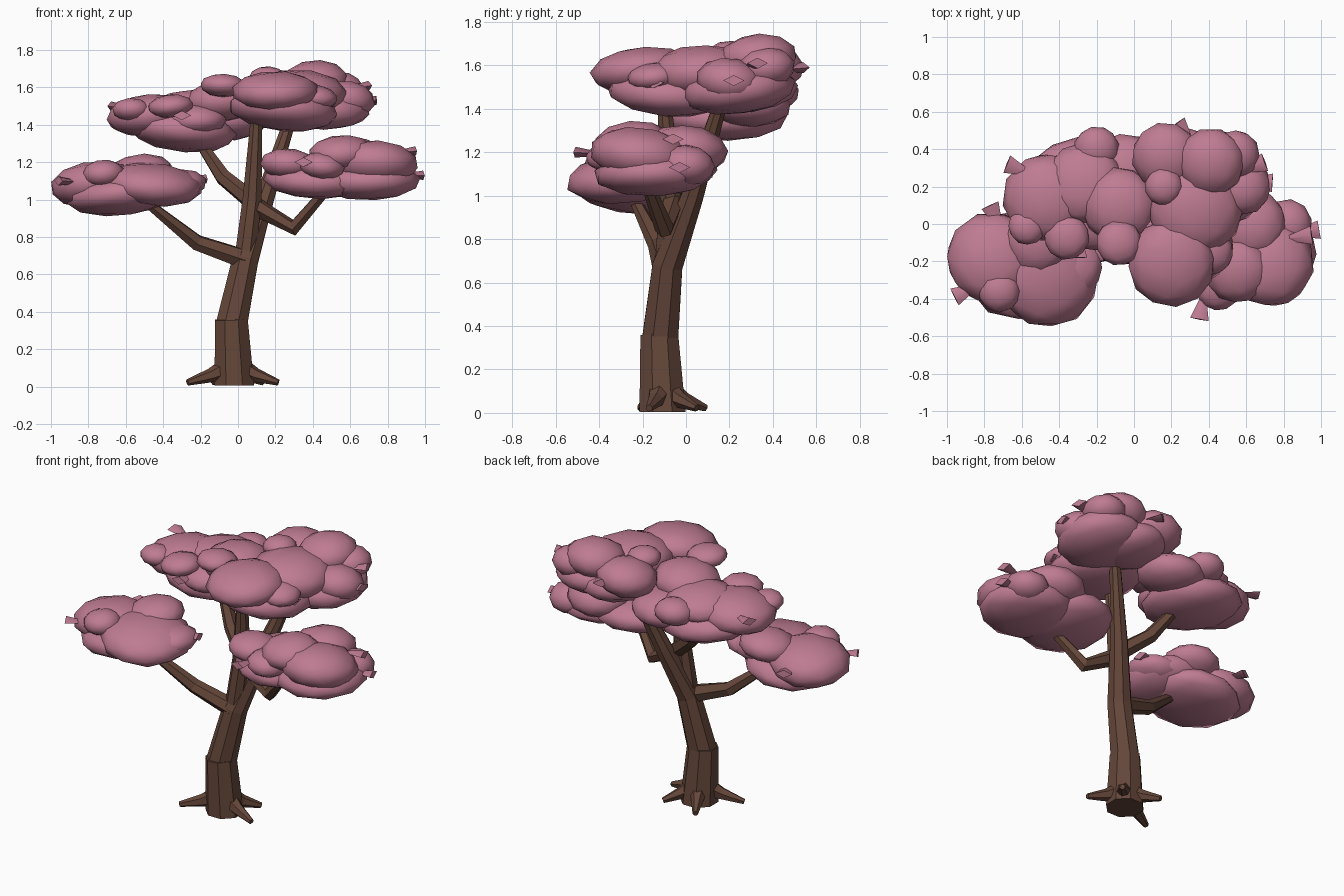
import bpy, bmesh, math, random
from mathutils import Vector, Matrix, Euler

random.seed(4)
default = bpy.data.objects.get("Cube")
if default:
    bpy.data.objects.remove(default, do_unlink=True)


def make_material(name, rgb):
    mat = bpy.data.materials.new(name)
    mat.use_nodes = True
    mat.diffuse_color = (*rgb, 1)
    mat.node_tree.nodes["Principled BSDF"].inputs["Base Color"].default_value = (*rgb, 1)
    return mat


bark = make_material("brown bark", (0.13, 0.062, 0.042))
blossom = make_material("pink blossom", (0.52, 0.2, 0.29))


def finish(bm, name, mat, smooth_angle=None):
    bmesh.ops.recalc_face_normals(bm, faces=bm.faces)
    mesh = bpy.data.meshes.new(name)
    bm.to_mesh(mesh)
    bm.free()
    mesh.materials.append(mat)
    obj = bpy.data.objects.new(name, mesh)
    bpy.context.collection.objects.link(obj)
    if smooth_angle:
        bpy.ops.object.select_all(action="DESELECT")
        obj.select_set(True)
        bpy.context.view_layer.objects.active = obj
        bpy.ops.object.shade_smooth_by_angle(angle=math.radians(smooth_angle))
    return obj


def limb(name, path, radii, sides=8, flat_base=False):
    """Tapered faceted tube swept along a path."""
    bm = bmesh.new()
    pts = [Vector(p) for p in path]
    rings = []
    for i, (p, r) in enumerate(zip(pts, radii)):
        tangent = pts[min(i + 1, len(pts) - 1)] - pts[max(i - 1, 0)]
        if flat_base and i == 0:
            tangent = Vector((0, 0, 1))
        turn = Vector((0, 0, 1)).rotation_difference(tangent)
        rings.append([])
        for k in range(sides):
            a = math.tau * (k + 0.5) / sides
            rings[-1].append(bm.verts.new(p + turn @ Vector((r * math.cos(a), r * math.sin(a), 0))))
    for low, high in zip(rings, rings[1:]):
        for k in range(sides):
            n = (k + 1) % sides
            bm.faces.new((low[k], low[n], high[n], high[k]))
    bm.faces.new(rings[0])
    bm.faces.new(rings[-1])
    return finish(bm, name, bark)


def foliage(name, blobs, tufts):
    """Cluster of flattened faceted balls (x, y, z, radius, half height) with leaf tufts."""
    bm = bmesh.new()
    for x, y, z, r, h in blobs:
        tilt = Euler([random.uniform(-0.12, 0.12) for _ in "xyz"]).to_matrix().to_4x4()
        spin = Euler([random.uniform(0, 6) for _ in "xyz"]).to_matrix().to_4x4()
        shape = Matrix.Diagonal((r * 1.03, r * 1.03, h * 1.05, 1))
        bmesh.ops.create_icosphere(bm, subdivisions=2, radius=1,
                                   matrix=Matrix.Translation((x, y, z)) @ tilt @ shape @ spin)
    middle = Vector(blobs[0][:3])
    for tip in tufts:
        out = Vector(tip) - middle
        out.z *= 0.3
        out.normalize()
        turn = out.to_track_quat("-Z", "Y").to_matrix().to_4x4()
        place = Matrix.Translation(Vector(tip) - out * 0.08) @ turn
        bmesh.ops.create_cone(bm, cap_ends=True, segments=4, radius1=0.05, radius2=0.005,
                              depth=0.16, matrix=place @ Matrix.Diagonal((1, 0.5, 1, 1)))
    return finish(bm, name, blossom, 55)


# Trunk, leaning back towards the top, and its upright fork
limb("trunk_base", [(-0.02, -0.108, 0.005), (-0.035, -0.123, 0.36)], [0.115, 0.094], flat_base=True)
limb("trunk", [(-0.035, -0.12, 0.33), (0.04, -0.085, 0.68), (0.14, 0.03, 1.0), (0.29, 0.17, 1.46)],
     [0.09, 0.075, 0.055, 0.032])
limb("front_fork", [(0.03, -0.09, 0.62), (0.075, -0.07, 1.0), (0.1, -0.1, 1.45)],
     [0.062, 0.055, 0.033])

# Side branches
limb("right_branch", [(0.04, -0.1, 0.68), (-0.22, -0.13, 0.77), (-0.52, -0.25, 1.01)],
     [0.057, 0.045, 0.024], 6)
limb("left_branch", [(0.08, -0.06, 0.97), (0.3, -0.1, 0.85), (0.48, -0.18, 1.06)],
     [0.052, 0.045, 0.028], 6)
limb("upper_right_branch", [(0.08, -0.04, 0.99), (-0.08, 0.05, 1.12), (-0.22, 0.14, 1.33)],
     [0.052, 0.045, 0.028], 6)

# Roots
for name, dx, dy in (("right_root", -0.25, -0.1), ("left_root", 0.235, -0.06),
                     ("back_root", -0.11, 0.2), ("back_left_root", 0.15, 0.16)):
    limb(name, [(-0.02 + dx * 0.15, -0.11 + dy * 0.15, 0.1),
                (-0.02 + dx * 0.5, -0.11 + dy * 0.5, 0.06),
                (-0.02 + dx, -0.11 + dy, 0.022)], [0.058, 0.038, 0.017], 6)

# Foliage clusters, lowest layer first
foliage("right_foliage", [
    (-0.62, -0.22, 1.02, 0.29, 0.1), (-0.46, -0.28, 1.08, 0.27, 0.11),
    (-0.76, -0.18, 1.08, 0.24, 0.12), (-0.72, -0.36, 1.14, 0.11, 0.07),
    (-0.52, -0.1, 1.15, 0.17, 0.09), (-0.34, -0.22, 1.08, 0.17, 0.08)],
    [(-0.96, -0.39, 1.1), (-0.77, 0.1, 1.1), (-0.17, -0.15, 1.11)])

foliage("left_foliage", [
    (0.42, -0.13, 1.11, 0.28, 0.1), (0.7, -0.15, 1.1, 0.27, 0.1),
    (0.73, -0.21, 1.19, 0.23, 0.12), (0.55, -0.25, 1.25, 0.17, 0.09),
    (0.27, -0.22, 1.19, 0.15, 0.08), (0.62, 0.0, 1.21, 0.19, 0.11),
    (0.82, 0.0, 1.14, 0.13, 0.09), (0.45, -0.34, 1.18, 0.12, 0.07)],
    [(0.35, -0.51, 1.2), (0.99, -0.03, 1.13), (0.95, -0.06, 1.26)])

foliage("upper_right_foliage", [
    (-0.3, 0.17, 1.37, 0.29, 0.11), (-0.47, 0.14, 1.45, 0.23, 0.11),
    (-0.27, 0.22, 1.49, 0.21, 0.09), (-0.2, 0.4, 1.47, 0.12, 0.08),
    (-0.36, -0.07, 1.5, 0.12, 0.06), (-0.57, -0.01, 1.48, 0.1, 0.06),
    (-0.05, 0.28, 1.42, 0.2, 0.1), (-0.22, 0.02, 1.43, 0.16, 0.08)],
    [(-0.68, 0.32, 1.5), (-0.3, -0.18, 1.45)])

foliage("top_front_foliage", [
    (0.24, -0.07, 1.48, 0.29, 0.11), (0.2, -0.21, 1.58, 0.23, 0.1),
    (-0.08, 0.1, 1.53, 0.2, 0.11), (-0.08, -0.1, 1.61, 0.12, 0.06),
    (0.33, 0.08, 1.57, 0.25, 0.12), (0.41, -0.15, 1.55, 0.12, 0.06)],
    [(0.51, -0.15, 1.52)])

foliage("top_back_foliage", [
    (0.45, 0.24, 1.49, 0.26, 0.11), (0.28, 0.29, 1.49, 0.22, 0.1),
    (0.17, 0.36, 1.58, 0.18, 0.11), (0.41, 0.33, 1.63, 0.18, 0.11),
    (0.16, 0.2, 1.65, 0.1, 0.06), (0.54, 0.37, 1.59, 0.13, 0.09),
    (0.58, 0.2, 1.53, 0.15, 0.1)],
    [(0.23, 0.54, 1.59), (0.7, 0.33, 1.61), (0.74, 0.22, 1.53)])
